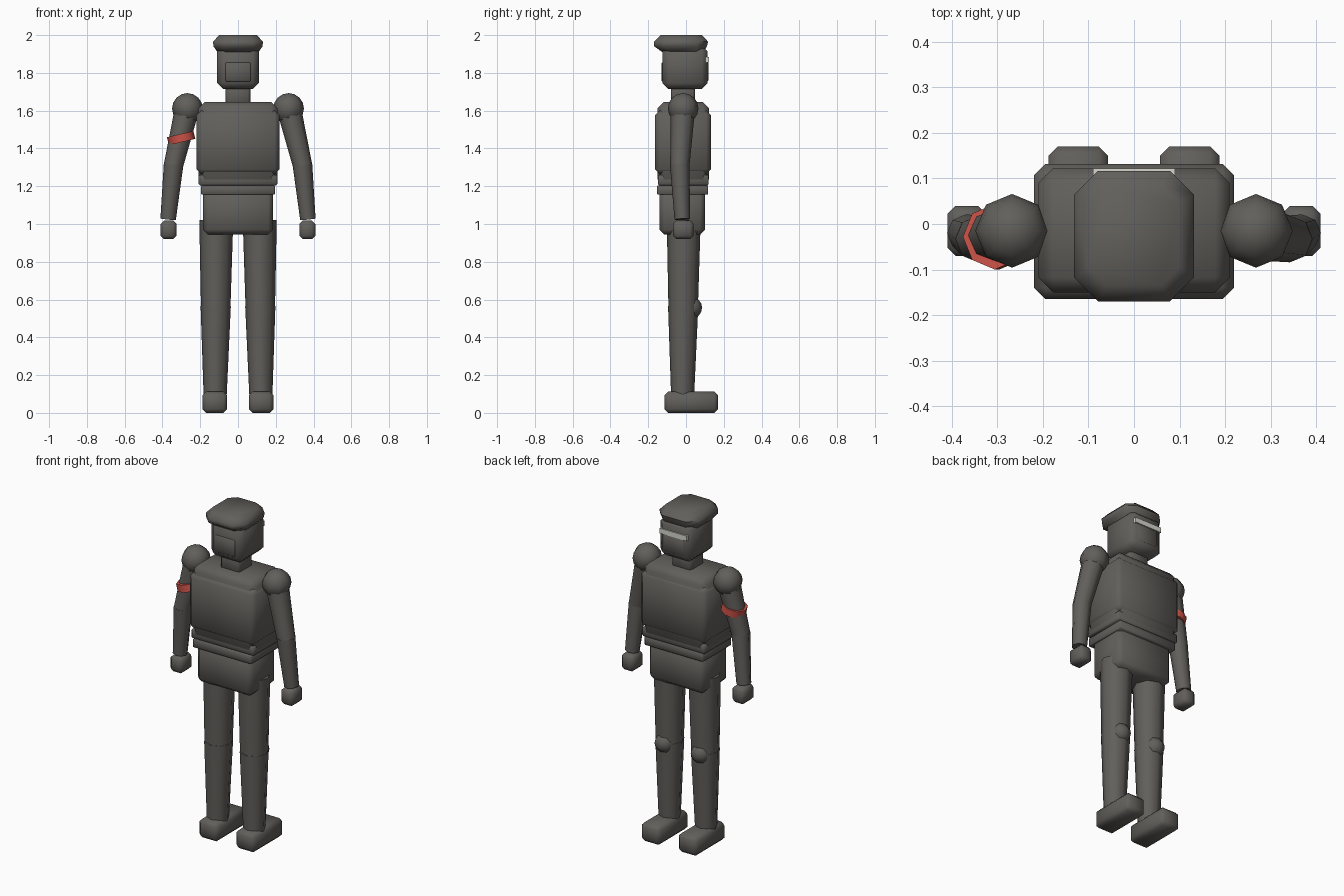
import bpy
import bmesh
import math
from mathutils import Vector, Matrix

if "Cube" in bpy.data.objects:
    bpy.data.objects.remove(bpy.data.objects["Cube"])


def material(name, rgb):
    m = bpy.data.materials.new(name)
    m.diffuse_color = (*rgb, 1)
    m.use_nodes = True
    m.node_tree.nodes["Principled BSDF"].inputs["Base Color"].default_value = m.diffuse_color
    return m


CHARCOAL = material("charcoal", (0.12, 0.115, 0.105))
RED = material("red", (0.60, 0.085, 0.065))
PALE = material("pale grey", (0.68, 0.68, 0.62))


def finish(bm, name, mat):
    bmesh.ops.recalc_face_normals(bm, faces=bm.faces[:])
    me = bpy.data.meshes.new(name)
    bm.to_mesh(me)
    bm.free()
    ob = bpy.data.objects.new(name, me)
    bpy.context.collection.objects.link(ob)
    me.materials.append(mat)
    bpy.ops.object.select_all(action='DESELECT')
    ob.select_set(True)
    bpy.context.view_layer.objects.active = ob
    bpy.ops.object.shade_smooth_by_angle(angle=math.radians(50))
    return ob


def box(name, x, y, z, bevel=0.0, mat=CHARCOAL):
    """Box from (min, max) pairs with chamfered edges."""
    bm = bmesh.new()
    bmesh.ops.create_cube(bm, size=1)
    for v in bm.verts:
        v.co = Vector([(a + b) / 2 + c * (b - a) for (a, b), c in zip((x, y, z), v.co)])
    if bevel:
        bmesh.ops.bevel(bm, geom=bm.edges[:], offset=bevel, segments=1,
                        affect='EDGES', profile=0.5)
    return finish(bm, name, mat)


def limb(name, a, b, r1, r2, mat=CHARCOAL, sides=8):
    """Tapered cylinder between two points."""
    a, b = Vector(a), Vector(b)
    d = b - a
    rot = Vector((0, 0, -1)).rotation_difference(d).to_matrix().to_4x4()
    bm = bmesh.new()
    # the -z end of the cone becomes the far end
    bmesh.ops.create_cone(bm, cap_ends=True, segments=sides, radius1=r2, radius2=r1,
                          depth=d.length, matrix=Matrix.Translation((a + b) / 2) @ rot)
    return finish(bm, name, mat)


def ball(name, c, r):
    bm = bmesh.new()
    bmesh.ops.create_uvsphere(bm, u_segments=8, v_segments=8, radius=r,
                              matrix=Matrix.Translation(c))
    return finish(bm, name, CHARCOAL)


# Torso, from the hips up
box("pelvis", (-0.185, 0.185), (-0.14, 0.10), (0.945, 1.18), 0.025)
box("belt", (-0.195, 0.195), (-0.153, 0.117), (1.155, 1.205), 0.004)
box("torso", (-0.21, 0.21), (-0.15, 0.122), (1.205, 1.645), 0.032)
box("waist", (-0.208, 0.208), (-0.148, 0.120), (1.205, 1.26), 0.006)
box("chest_armour", (-0.22, 0.22), (-0.165, 0.132), (1.265, 1.60), 0.025)

# Head
box("neck", (-0.065, 0.065), (-0.08, 0.048), (1.62, 1.75), 0.012)
box("head", (-0.11, 0.11), (-0.125, 0.115), (1.714, 1.945), 0.032)
box("face_plate", (-0.066, 0.066), (-0.129, 0.118), (1.755, 1.855), 0.004)
box("visor", (-0.09, 0.09), (0.100, 0.122), (1.855, 1.885), 0, PALE)

# Cap: chamfered outline lofted through four heights
bm = bmesh.new()
rings = []
for z, hx, y0, y1 in ((1.91, 0.108, -0.125, 0.095), (1.94, 0.130, -0.168, 0.110),
                      (1.965, 0.132, -0.17, 0.117), (2.0, 0.100, -0.135, 0.085)):
    c = 0.4 * hx
    outline = [(hx, y0 + c), (hx, y1 - c), (hx - c, y1), (c - hx, y1),
               (-hx, y1 - c), (-hx, y0 + c), (c - hx, y0), (hx - c, y0)]
    rings.append([bm.verts.new((px, py, z)) for px, py in outline])
bm.faces.new(rings[0])
bm.faces.new(rings[-1])
for lo, hi in zip(rings, rings[1:]):
    for i in range(8):
        j = (i + 1) % 8
        bm.faces.new((lo[i], lo[j], hi[j], hi[i]))
finish(bm, "cap", CHARCOAL)

# Limbs, both sides
for s, side in ((-1, "a"), (1, "b")):
    # arm
    ball("shoulder_" + side, (s * 0.268, -0.015, 1.612), 0.081)
    limb("upper_arm_" + side, (s * 0.272, -0.017, 1.60), (s * 0.343, -0.033, 1.305), 0.064, 0.051)
    limb("forearm_" + side, (s * 0.341, -0.033, 1.315), (s * 0.370, -0.020, 1.025), 0.052, 0.041)
    hx = sorted((s * 0.325, s * 0.41))
    box("hand_" + side, hx, (-0.07, 0.04), (0.92, 1.018), 0.018)
    # leg
    limb("thigh_" + side, (s * 0.115, -0.012, 1.02), (s * 0.118, -0.015, 0.555), 0.090, 0.078)
    limb("shin_" + side, (s * 0.118, -0.015, 0.565), (s * 0.121, -0.018, 0.09), 0.080, 0.061)
    ball("knee_" + side, (s * 0.120, 0.027, 0.557), 0.058)
    fx = sorted((s * 0.057, s * 0.188))
    box("foot_" + side, fx, (-0.115, 0.17), (0.0, 0.112), 0.02)

# Armband, tilted on one upper arm
limb("armband", (-0.306, -0.028, 1.476), (-0.296, -0.028, 1.434), 0.072, 0.072, RED)
